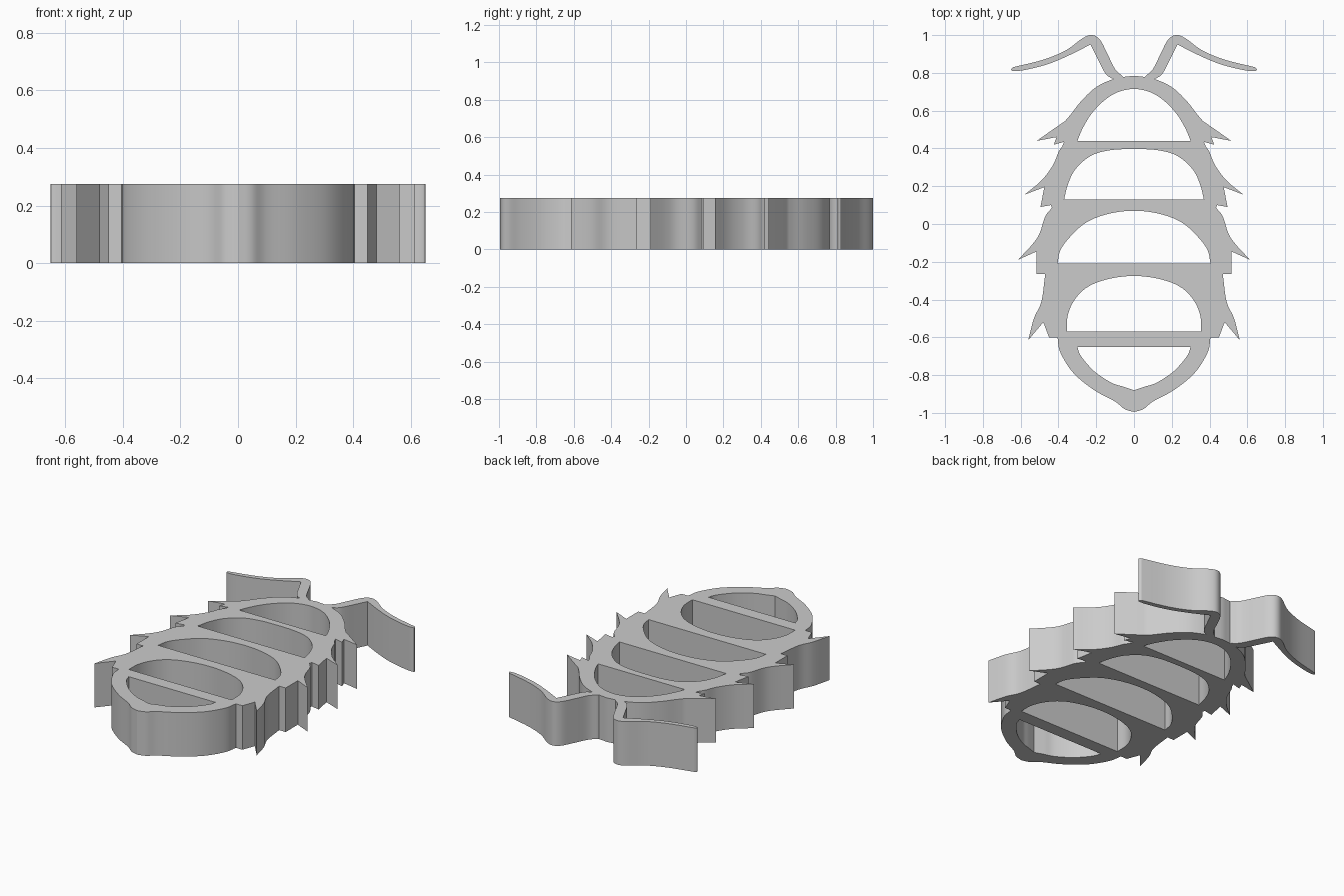
import bpy
import bmesh
from mathutils import Vector

HEIGHT = 0.275
STEPS = 5          # samples per span of a smooth stroke
UNIT = 0.01        # profiles are written in hundredths

default_cube = bpy.data.objects.get("Cube")
if default_cube:
    bpy.data.objects.remove(default_cube, do_unlink=True)

grey = bpy.data.materials.new("plain_grey")
grey.use_nodes = True
grey.diffuse_color = (0.6, 0.6, 0.6, 1)
grey.node_tree.nodes["Principled BSDF"].inputs["Base Color"].default_value = grey.diffuse_color


def smooth_stroke(points):
    """Catmull-Rom through the points; the ends stay sharp corners."""
    pts = [Vector(p) * UNIT for p in points]
    if len(pts) < 3:
        return pts
    padded = [pts[0] * 2 - pts[1]] + pts + [pts[-1] * 2 - pts[-2]]
    result = []
    for a, b, c, d in zip(padded, padded[1:], padded[2:], padded[3:]):
        for i in range(STEPS):
            t = i / STEPS
            result.append(b + (c - a) * t / 2
                          + (a * 2 - b * 5 + c * 4 - d) * t * t / 2
                          + (b * 3 - a - c * 3 + d) * t ** 3 / 2)
    return result + [pts[-1]]


def join_strokes(strokes):
    """Chain strokes into one outline, dropping repeated points."""
    outline = []
    for stroke in strokes:
        for p in smooth_stroke(stroke):
            if not outline or (p - outline[-1]).length > 0.0005:
                outline.append(p)
    return outline


def flip(outline):
    return [Vector((-p.x, p.y)) for p in reversed(outline)]


def mirror_closed(half):
    """Close a right-hand half outline with its mirror image."""
    other = [p for p in flip(half) if p.x < -0.0005]
    return half + other


def rounded_arch(points):
    """Half a smooth arch, mirrored before sampling so its crown is smooth."""
    full = [(-x, y) for x, y in reversed(points[1:])] + points
    return join_strokes([full])


def extrude_outlines(name, outlines):
    """Fill outlines (inner ones become openings) and raise them to full height."""
    curve = bpy.data.curves.new(name, "CURVE")
    curve.dimensions = "2D"
    curve.fill_mode = "BOTH"
    curve.extrude = HEIGHT / 2
    for outline in outlines:
        spline = curve.splines.new("POLY")
        spline.points.add(len(outline) - 1)
        for point, p in zip(spline.points, outline):
            point.co = (p.x, p.y, 0, 1)
        spline.use_cyclic_u = True
    helper = bpy.data.objects.new(name + "_profile", curve)
    bpy.context.collection.objects.link(helper)
    bpy.context.view_layer.update()
    evaluated = helper.evaluated_get(bpy.context.evaluated_depsgraph_get())
    mesh = bpy.data.meshes.new_from_object(evaluated)
    bpy.data.objects.remove(helper, do_unlink=True)

    # Weld the walls to the caps and stand the part on the floor
    bm = bmesh.new()
    bm.from_mesh(mesh)
    bmesh.ops.remove_doubles(bm, verts=bm.verts, dist=0.0002)
    bmesh.ops.translate(bm, verts=bm.verts, vec=(0, 0, HEIGHT / 2))
    bmesh.ops.recalc_face_normals(bm, faces=bm.faces)
    bm.to_mesh(mesh)
    bm.free()
    mesh.name = name
    mesh.materials.clear()
    mesh.materials.append(grey)
    obj = bpy.data.objects.new(name, mesh)
    bpy.context.collection.objects.link(obj)
    bpy.ops.object.select_all(action="DESELECT")
    obj.select_set(True)
    bpy.context.view_layer.objects.active = obj
    bpy.ops.object.shade_smooth_by_angle(angle=0.45)
    return obj


# Head, four spiked segments and tail, from crown to tail tip
head = [[(0, 78.5), (10, 77), (20, 72.5), (28, 65), (33.5, 58), (36.5, 54.5)]]
first_spikes = [[(36.5, 54.5), (43, 50), (51.5, 44)], [(51.5, 44), (41, 46)],
                [(41, 46), (42.5, 42)], [(42.5, 42), (37, 43.5)], [(37, 43.5), (38, 41)]]
second_spikes = [[(38, 41), (40, 38), (43, 31), (49, 23), (58, 15.5)],
                 [(58, 15.5), (47.5, 19.5)], [(47.5, 19.5), (49.5, 9)],
                 [(49.5, 9), (44, 10)], [(44, 10), (43.5, 8.5)]]
third_spikes = [[(43.5, 8.5), (47, 4), (50, -5), (54, -11), (61.5, -19)],
                [(61.5, -19), (51.5, -14.5)], [(51.5, -14.5), (51.5, -26.5)],
                [(51.5, -26.5), (47, -26.5)]]
fourth_spikes = [[(47, -26.5), (49, -41), (53, -50), (56, -61.5)],
                 [(56, -61.5), (48, -52)], [(48, -52), (45, -60)],
                 [(45, -60), (40.5, -60)]]
tail = [[(40.5, -60), (39, -68), (32, -79), (21, -88), (10, -94), (5, -98), (0, -99.5)]]
shell = mirror_closed(join_strokes(
    head + first_spikes + second_spikes + third_spikes + fourth_spikes + tail))

# Half arches of the openings between the cross bars
openings = [rounded_arch(arch) for arch in (
    [(0, 71.5), (8, 70), (15, 66), (22, 59), (27, 51), (30, 44)],
    [(0, 39.7), (13, 39), (23, 36), (31, 29), (35, 21), (37, 13)],
    [(0, 7), (13, 5.5), (25, 1), (34, -7), (39, -14), (40.5, -21)],
    [(0, -27.5), (13, -29), (24, -33), (31, -39.5), (35, -48), (35.5, -57)],
)]
tail_opening = mirror_closed(join_strokes(
    [[(0, -65), (30, -65)],
     [(30, -65), (28, -70), (21, -78), (12, -84), (6, -86), (0, -88)]]))
extrude_outlines("segmented_body", [shell, *openings, tail_opening])

# Antennae, rooted inside the rim of the head
antenna = join_strokes([
    [(5.5, 75.5), (5.8, 78), (10, 82), (14.5, 91), (18, 97.5), (22, 100), (27, 98.5),
     (36, 92), (48, 87), (64, 83)],
    [(64, 83), (65, 82), (64, 81), (58, 81.5), (46, 84.5), (35, 89), (23, 95)],
    [(23, 95), (19.5, 88), (15, 79.5), (10.5, 76.5), (9, 75.5)]])
extrude_outlines("left_antenna", [antenna])
extrude_outlines("right_antenna", [flip(antenna)])
